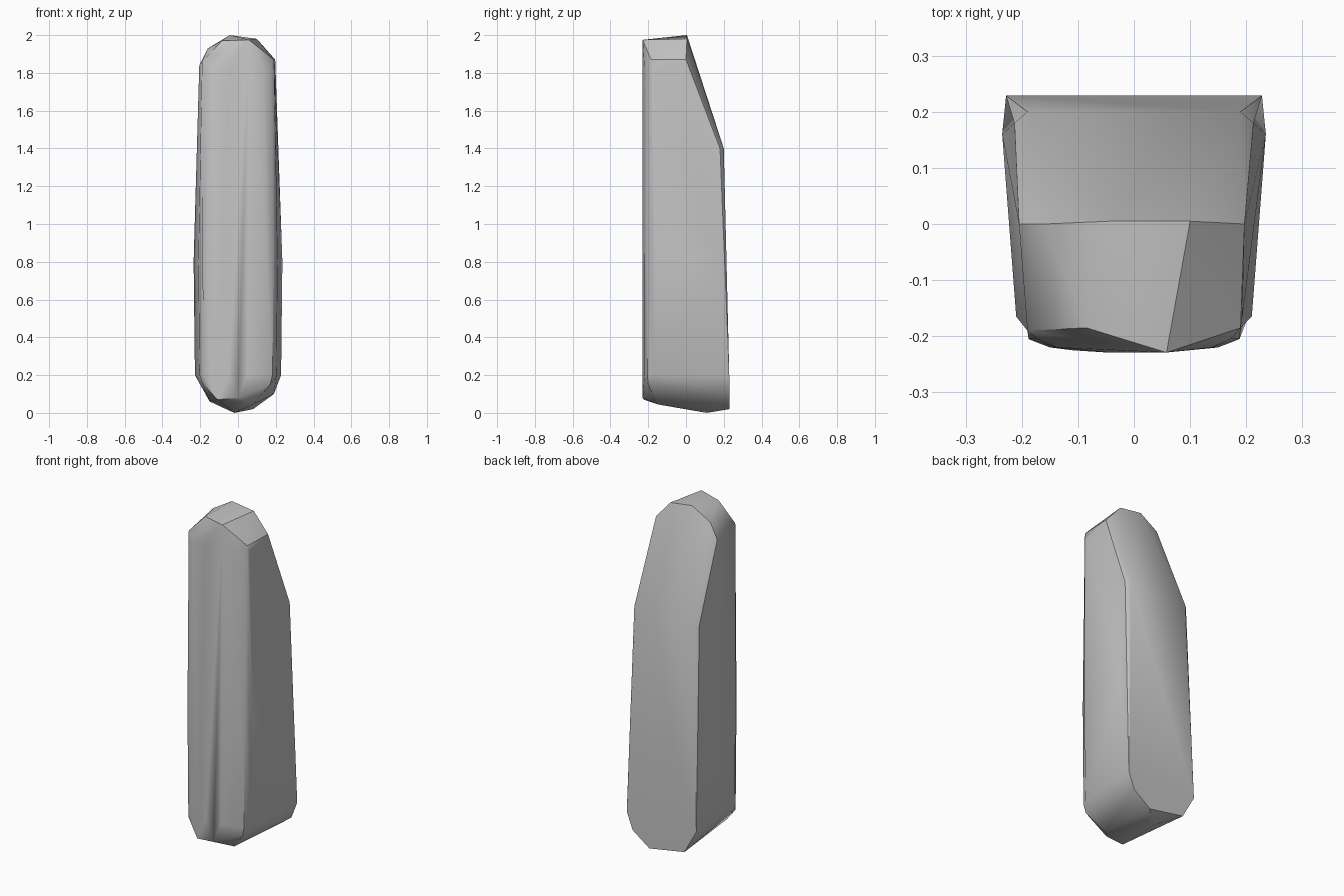
import bpy
import bmesh
import math

default_cube = bpy.data.objects.get("Cube")
if default_cube:
    bpy.data.objects.remove(default_cube, do_unlink=True)


def make_material(name, colour):
    material = bpy.data.materials.new(name)
    material.use_nodes = True
    material.diffuse_color = colour
    shader = material.node_tree.nodes["Principled BSDF"]
    shader.inputs["Base Color"].default_value = colour
    return material


def mirrored(points):
    """Repeat every point on both sides of the slab."""
    return [(side * x, y, z) for x, y, z in points for side in (1, -1)]


def hull_object(name, points, material):
    """Wrap a chiselled convex stone around its corner points."""
    mesh = bpy.data.meshes.new(name)
    bm = bmesh.new()
    for point in points:
        bm.verts.new(point)
    hull = bmesh.ops.convex_hull(bm, input=bm.verts[:])
    loose = [v for v in hull["geom_interior"] if isinstance(v, bmesh.types.BMVert)]
    bmesh.ops.delete(bm, geom=loose, context="VERTS")
    bmesh.ops.dissolve_limit(bm, angle_limit=math.radians(1),
                             verts=bm.verts[:], edges=bm.edges[:])
    bmesh.ops.recalc_face_normals(bm, faces=bm.faces[:])
    bm.to_mesh(mesh)
    bm.free()
    mesh.materials.append(material)
    stone = bpy.data.objects.new(name, mesh)
    bpy.context.collection.objects.link(stone)
    return stone


# Rounded front: half cross-section swept up the height, narrower at the top
front_section = [(0.21, -0.165), (0.188, -0.205), (0.15, -0.22), (0.05, -0.229)]
front_levels = [(0.2, 0.97), (0.8, 1.0), (1.82, 0.92)]
front = mirrored([(x * width, y, z) for z, width in front_levels
                  for x, y in front_section])

# Side bulge, back corners and the shoulder where the back slopes away
back = mirrored([(0.235, 0.16, 0.8), (0.228, 0.229, 0.2),
                 (0.213, 0.18, 1.4), (0.19, 0.2, 1.4)])

# Uneven crown facets
crown = [(-0.205, 0, 1.84), (-0.16, 0, 1.93), (-0.043, 0.005, 2), (0.1, 0.005, 1.98),
         (0.197, 0, 1.87), (-0.19, -0.19, 1.86), (-0.085, -0.185, 1.97),
         (0.058, -0.229, 1.975), (0.19, -0.185, 1.87)]

# Chipped foot facets
foot = [(0.19, 0.229, 0.1), (0.08, 0.229, 0.02), (-0.15, 0.229, 0.06),
        (-0.02, 0.11, 0), (0.08, -0.15, 0.045), (-0.11, -0.225, 0.07),
        (0, -0.229, 0.08), (0.17, -0.2, 0.15), (-0.19, -0.19, 0.16)]

grey_stone = make_material("grey stone", (0.55, 0.55, 0.55, 1))
slab = hull_object("standing_stone", front + back + crown + foot, grey_stone)

# Soft shading across the shallow facets, crisp chiselled edges
bpy.ops.object.select_all(action="DESELECT")
slab.select_set(True)
bpy.context.view_layer.objects.active = slab
bpy.ops.object.shade_smooth_by_angle(angle=math.radians(30))
